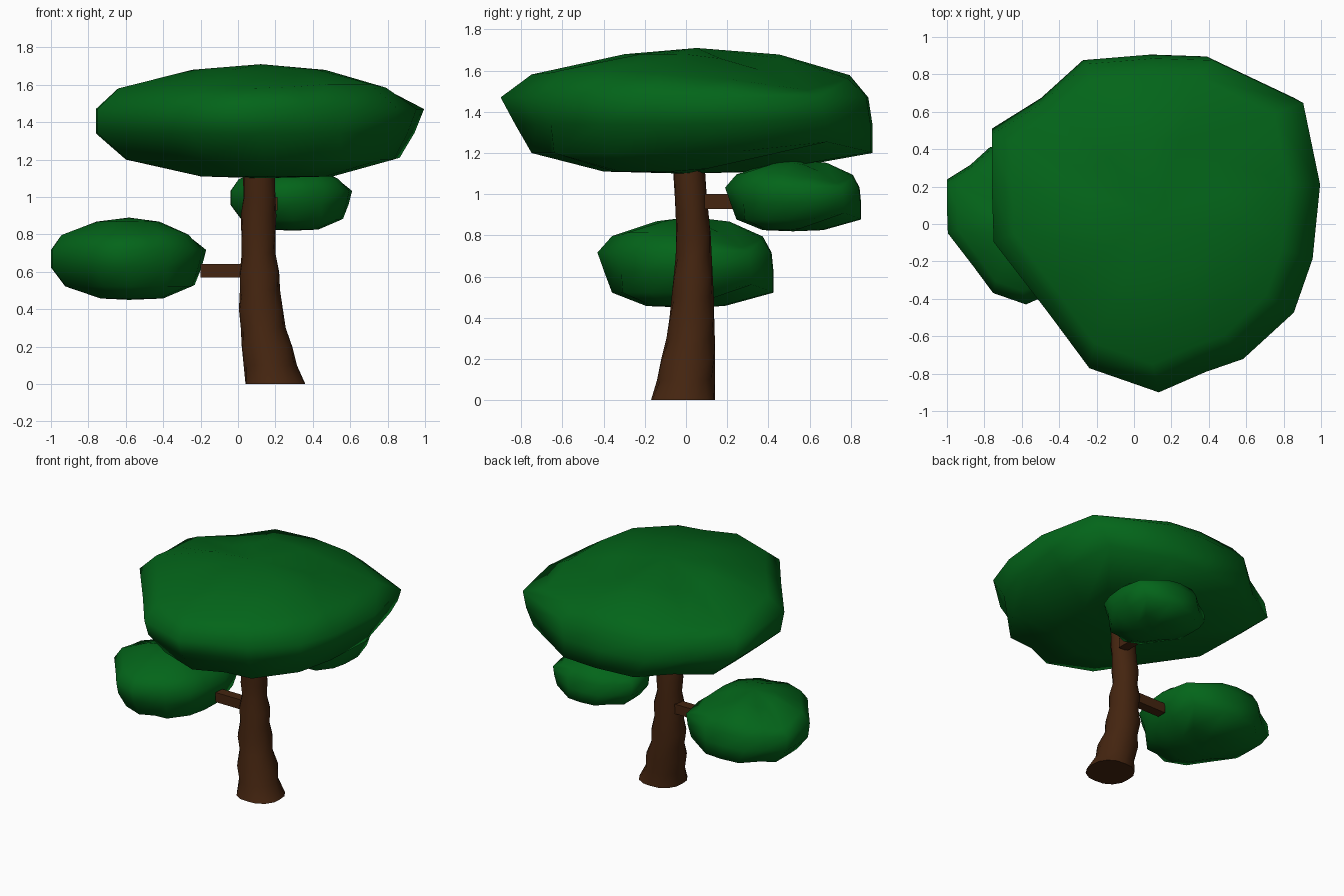
import bpy, bmesh, math
from mathutils import Vector

if "Cube" in bpy.data.objects:
    bpy.data.objects.remove(bpy.data.objects["Cube"])


def material(name, col):
    m = bpy.data.materials.new(name)
    m.diffuse_color = (*col, 1)
    m.use_nodes = True
    m.node_tree.nodes["Principled BSDF"].inputs["Base Color"].default_value = m.diffuse_color
    return m


GREEN = material("leaf_green", (0.001, 0.13, 0.01))
BROWN = material("bark_brown", (0.058, 0.018, 0.005))


def loft(name, rings, mat, bottom=None, top=None, angle=40):
    """Skin a stack of rings; close each end with a fan to a point or a flat cap."""
    bm = bmesh.new()
    loops = [[bm.verts.new(p) for p in r] for r in rings]
    n = len(loops[0])
    for a, b in zip(loops, loops[1:]):
        for i in range(n):
            j = (i + 1) % n
            bm.faces.new((a[i], a[j], b[j], b[i]))
    for loop, tip in ((loops[0], bottom), (loops[-1], top)):
        if tip is None:
            bm.faces.new(loop)
        else:
            v = bm.verts.new(tip)
            for i in range(n):
                bm.faces.new((loop[i], loop[(i + 1) % n], v))
    bmesh.ops.recalc_face_normals(bm, faces=bm.faces)
    me = bpy.data.meshes.new(name)
    bm.to_mesh(me)
    bm.free()
    ob = bpy.data.objects.new(name, me)
    bpy.context.collection.objects.link(ob)
    me.materials.append(mat)
    bpy.ops.object.select_all(action='DESELECT')
    ob.select_set(True)
    bpy.context.view_layer.objects.active = ob
    bpy.ops.object.shade_smooth_by_angle(angle=math.radians(angle))
    return ob


# Foliage: plan outline, and the x / y extents of each level
OUTLINE = [(0.99, 0.22), (0.90, 0.66), (0.42, 0.89), (0.10, 0.90), (-0.26, 0.87),
           (-0.49, 0.66), (-0.76, 0.49), (-0.76, 0.20), (-0.75, -0.09), (-0.46, -0.47),
           (-0.24, -0.77), (0.13, -0.90), (0.38, -0.79), (0.58, -0.72), (0.85, -0.47),
           (0.95, -0.18)]
LEVELS = [(1.11, -0.20, 0.52, -0.40, 0.40), (1.20, -0.60, 0.86, -0.75, 0.90),
          (1.34, -0.76, 0.94, -0.83, 0.90), (1.47, -0.76, 0.99, -0.90, 0.88),
          (1.58, -0.65, 0.82, -0.75, 0.79), (1.68, -0.25, 0.48, -0.30, 0.45)]


def bump(az, centre, width):
    return math.exp(-((az - centre) / width) ** 2)


def foliage(name, lo, hi):
    """The same clump fitted into the box lo..hi."""
    lo, hi = Vector(lo), Vector(hi)
    src_lo, src_hi = Vector((-0.76, -0.90, 1.10)), Vector((0.99, 0.90, 1.71))

    def fit(p):
        return [lo[k] + (p[k] - src_lo[k]) / (src_hi[k] - src_lo[k]) * (hi[k] - lo[k])
                for k in range(3)]

    rings = []
    for z, x0, x1, y0, y1 in LEVELS:
        ring = []
        for px, py in OUTLINE:
            u, v = (px + 0.76) / 1.75, (py + 0.90) / 1.80
            az = math.degrees(math.atan2(py, px - 0.115))
            if z < 1.5:      # back right corner is thinner
                dz = bump(az, 40, 20) * (1.47 - z) * 0.2
            else:            # uneven upper surface
                dz = (-0.075 * bump(az, 42, 25) - 0.05 * bump(az, 150, 25)
                      + 0.03 * bump(az, -45, 25) * (z < 1.6))
            # the front right underside bulges outward
            bulge = 1 + (0.12 * bump(az, -50, 15) if z == 1.20 else 0)
            x, y = x0 + u * (x1 - x0), y0 + v * (y1 - y0)
            ring.append(fit((0.115 + (x - 0.115) * bulge, y * bulge, z + dz)))
        rings.append(ring)
    loft(name, rings, GREEN, fit((0.12, 0, 1.10)), fit((0.12, 0.05, 1.71)), 85)


foliage("top_canopy", (-0.76, -0.90, 1.10), (0.995, 0.905, 1.71))
foliage("left_foliage", (-1.0, -0.43, 0.45), (-0.17, 0.425, 0.89))
foliage("back_foliage", (-0.04, 0.19, 0.82), (0.61, 0.85, 1.17))

# Trunk: leaning, tapering and slightly knobbly
TRUNK = [(0, .04, .36, -.17, .14), (.1, .03, .315, -.14, .14), (.2, .02, .29, -.12, .14),
         (.3, .015, .255, -.095, .14), (.4, .005, .24, -.08, .137), (.5, .01, .225, -.07, .135),
         (.6, .01, .22, -.06, .13), (.7, .02, .20, -.05, .125), (.8, .018, .20, -.048, .12),
         (.9, .015, .205, -.05, .11), (1.0, .03, .20, -.055, .10), (1.15, .025, .195, -.065, .09)]
rings = []
for z, x0, x1, y0, y1 in TRUNK:
    ring = []
    for i in range(16):
        a = math.tau * i / 16
        k = 1 + 0.06 * abs(math.sin(2 * a)) * math.sin(z * 31 + 1.6)
        ring.append(((x0 + x1) / 2 + (x1 - x0) / 2 * k * math.cos(a),
                     (y0 + y1) / 2 + (y1 - y0) / 2 * k * math.sin(a), z))
    rings.append(ring)
loft("trunk", rings, BROWN)


# Branches: short square stubs along x (axis 0) or y (axis 1)
def branch(name, start, end, half):
    k = 0 if start[0] != end[0] else 1
    rings = []
    for at in (start[k], end[k]):
        ring = []
        for du, dv in ((-1, -1), (1, -1), (1, 1), (-1, 1)):
            p = [start[0], start[1], start[2] + dv * half]
            p[k] = at
            p[1 - k] += du * half
            ring.append(p)
        rings.append(ring)
    loft(name, rings, BROWN, angle=30)


branch("left_branch", (0.10, 0.055, 0.605), (-0.20, 0.055, 0.605), 0.036)
branch("back_branch", (0.175, 0.09, 0.965), (0.175, 0.25, 0.965), 0.036)
